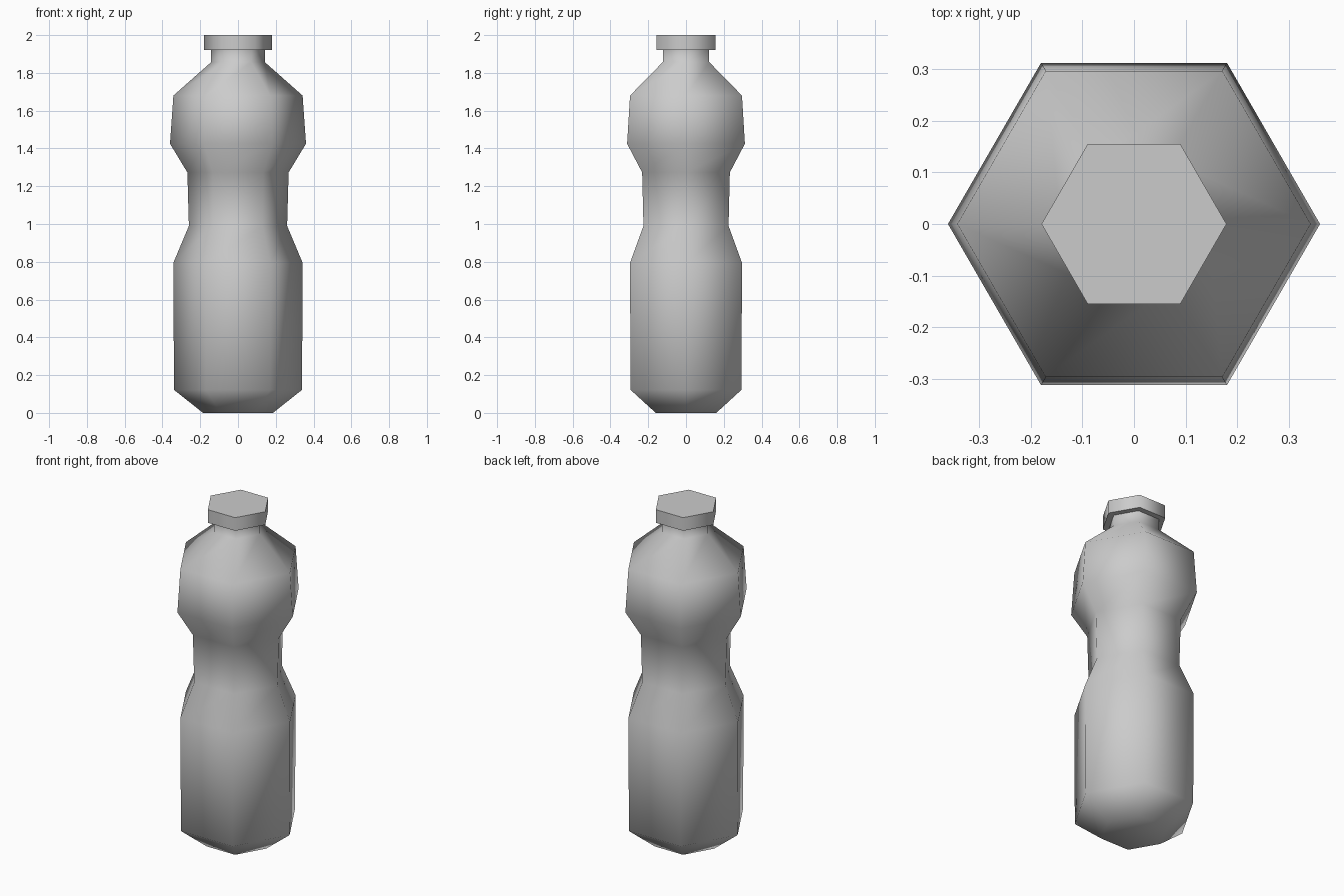
import bpy, bmesh
from math import cos, sin, tau, radians

if "Cube" in bpy.data.objects:
    bpy.data.objects.remove(bpy.data.objects["Cube"])

SIDES = 6


def lathe(name, profile, close_top):
    """Stack six-sided rings of (radius, height) into one solid."""
    bm = bmesh.new()
    rings = [[bm.verts.new((r * cos(tau * i / SIDES), r * sin(tau * i / SIDES), z))
              for i in range(SIDES)] for r, z in profile]
    for low, high in zip(rings, rings[1:]):
        for i in range(SIDES):
            j = (i + 1) % SIDES
            bm.faces.new((low[i], low[j], high[j], high[i]))
    bm.faces.new(rings[0][::-1])
    if close_top:
        bm.faces.new(rings[-1])
    mesh = bpy.data.meshes.new(name)
    bm.to_mesh(mesh)
    bm.free()
    obj = bpy.data.objects.new(name, mesh)
    bpy.context.collection.objects.link(obj)
    # Smooth around the six sides, sharp at right-angled rims
    bpy.ops.object.select_all(action='DESELECT')
    obj.select_set(True)
    bpy.context.view_layer.objects.active = obj
    bpy.ops.object.shade_smooth_by_angle(angle=radians(65))
    return obj


# Bottle with chamfered base, pinched waist, shoulder and open neck
lathe("bottle_body", [
    (0.185, 0.0), (0.339, 0.122), (0.342, 0.795), (0.26, 0.99),
    (0.268, 1.273), (0.36, 1.425), (0.342, 1.68), (0.142, 1.857),
    (0.142, 1.922)], close_top=False)

# Cap overhanging the neck
lathe("bottle_cap", [(0.179, 1.922), (0.179, 2.0)], close_top=True)
